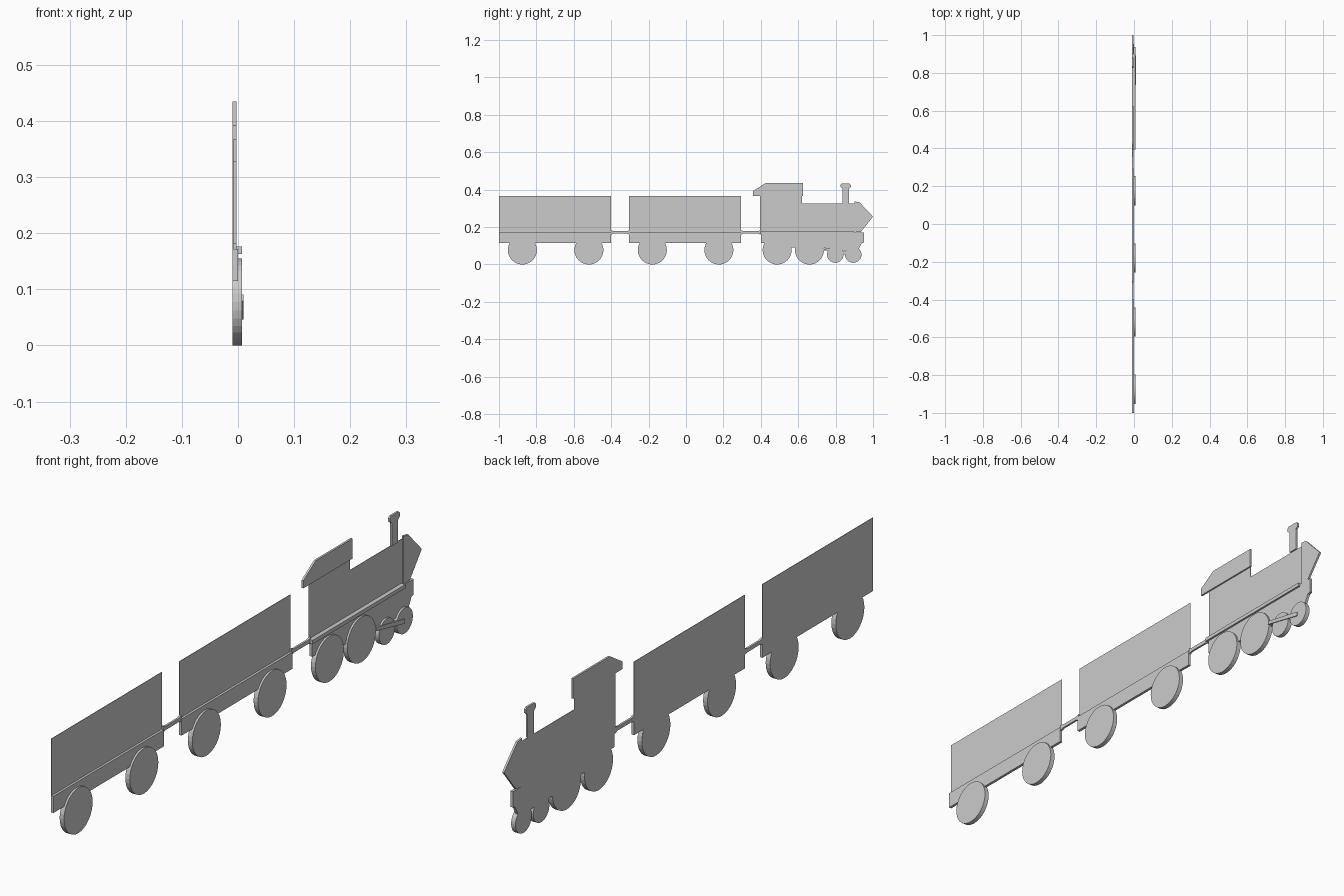
import bpy, bmesh, math

if "Cube" in bpy.data.objects:
    bpy.data.objects.remove(bpy.data.objects["Cube"])

BACK = -0.0098      # common flat back plane
PANEL = -0.0082     # thin sheet fronts
RAISED = -0.0027    # roof, chimney, nose, couplers
SKIRT = 0.0
WHEEL = 0.0068
ROD = 0.0098


def plate(name, pts, front, back=BACK):
    """Extrude a (y, z) outline along x from back to front."""
    bm = bmesh.new()
    face = bm.faces.new([bm.verts.new((back, y, z)) for y, z in pts])
    new = bmesh.ops.extrude_face_region(bm, geom=[face])["geom"]
    verts = [g for g in new if isinstance(g, bmesh.types.BMVert)]
    bmesh.ops.translate(bm, verts=verts, vec=(front - back, 0, 0))
    bmesh.ops.recalc_face_normals(bm, faces=bm.faces)
    mesh = bpy.data.meshes.new(name)
    bm.to_mesh(mesh)
    bm.free()
    ob = bpy.data.objects.new(name, mesh)
    bpy.context.collection.objects.link(ob)
    return ob


def rect(y0, y1, z0, z1):
    return [(y0, z0), (y1, z0), (y1, z1), (y0, z1)]


def wheel(name, y, z, r):
    n = 32
    plate(name, [(y + r * math.cos(2 * math.pi * i / n),
                  z + r * math.sin(2 * math.pi * i / n)) for i in range(n)], WHEEL)


# Wagons: thin side panel, thicker skirt and two wheels each
for label, y in (("rear", -1.0), ("middle", -0.305)):
    plate(label + "_wagon_panel", rect(y, y + 0.6, 0.172, 0.367), PANEL)
    plate(label + "_wagon_skirt", rect(y, y + 0.6, 0.115, 0.172), SKIRT)
    wheel(label + "_wagon_wheel_back", y + 0.125, 0.0775, 0.0775)
    wheel(label + "_wagon_wheel_front", y + 0.481, 0.0775, 0.0775)

# Couplers, flared at both ends
for label, a, b in (("rear", -0.402, -0.303), ("front", 0.293, 0.398)):
    plate(label + "_coupler", [
        (a, 0.160), (a + 0.015, 0.165), (b - 0.015, 0.165), (b, 0.160),
        (b, 0.183), (b - 0.015, 0.178), (a + 0.015, 0.178), (a, 0.183)], RAISED)

# Locomotive cab and boiler sheet
plate("cab_and_boiler", [
    (0.395, 0.165), (0.91, 0.165), (0.91, 0.327), (0.62, 0.327),
    (0.62, 0.37), (0.395, 0.37)], PANEL)
plate("cab_roof", [
    (0.358, 0.366), (0.625, 0.366), (0.625, 0.435), (0.425, 0.435),
    (0.358, 0.392)], RAISED)

# Chimney with a bevelled cap
plate("chimney", [
    (0.838, 0.327), (0.872, 0.327), (0.872, 0.406), (0.881, 0.414),
    (0.881, 0.426), (0.875, 0.432), (0.833, 0.432), (0.827, 0.426),
    (0.827, 0.414), (0.838, 0.406)], RAISED)

# Pointed nose
plate("nose", [
    (0.902, 0.172), (0.935, 0.174), (1.0, 0.256), (0.927, 0.333),
    (0.902, 0.337)], RAISED)

# Lower frame and running board
plate("locomotive_skirt", [
    (0.402, 0.115), (0.45, 0.115), (0.56, 0.09), (0.59, 0.09),
    (0.73, 0.075), (0.92, 0.075), (0.94, 0.115), (0.952, 0.118),
    (0.952, 0.172), (0.402, 0.172)], SKIRT)
plate("running_board", rect(0.395, 0.897, 0.163, 0.176), WHEEL)

# Locomotive wheels
for i, y in enumerate((0.487, 0.66)):
    wheel(f"drive_wheel_{i + 1}", y, 0.0775, 0.0775)
for i, y in enumerate((0.798, 0.894)):
    wheel(f"leading_wheel_{i + 1}", y, 0.053, 0.044)

# Connecting rod
plate("connecting_rod", [
    (0.735, 0.079), (0.885, 0.046), (0.892, 0.046), (0.892, 0.060),
    (0.885, 0.062), (0.737, 0.091)], ROD, SKIRT)
